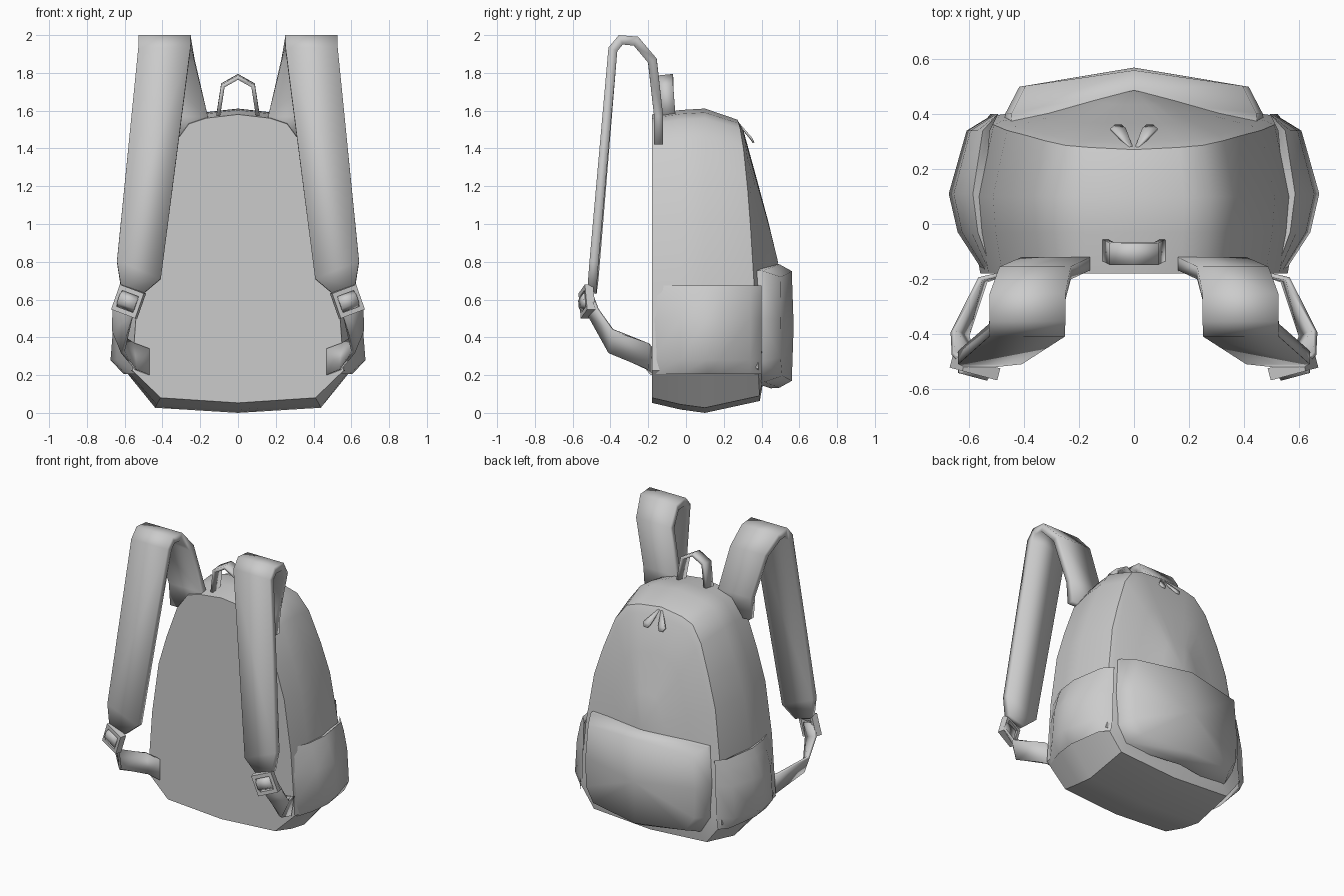
import bpy, bmesh, math
from mathutils import Vector, Euler

cube = bpy.data.objects.get("Cube")
if cube:
    bpy.data.objects.remove(cube, do_unlink=True)

GREY = (0.6, 0.6, 0.6, 1)
fabric = bpy.data.materials.new("grey fabric")
fabric.use_nodes = True
fabric.diffuse_color = GREY
fabric.node_tree.nodes["Principled BSDF"].inputs["Base Color"].default_value = GREY


def loft(name, rings, closed=False, cap_start=False, tip=None, wrap=False,
         thickness=0, mirror=False, angle=40):
    """Skin a list of rings; optionally cap, thicken and mirror the result."""
    bm = bmesh.new()
    rows = [[bm.verts.new(p) for p in ring] for ring in rings]
    n = len(rows[0])
    pairs = list(zip(rows, rows[1:]))
    if wrap:
        pairs.append((rows[-1], rows[0]))
    for a, b in pairs:
        for i in range(n if closed else n - 1):
            j = (i + 1) % n
            bm.faces.new((a[i], a[j], b[j], b[i]))
    if cap_start:
        bm.faces.new(rows[0])
    if tip:
        end = bm.verts.new(tip)
        for i in range(n):
            bm.faces.new((rows[-1][i], rows[-1][(i + 1) % n], end))
    bmesh.ops.recalc_face_normals(bm, faces=bm.faces[:])
    mesh = bpy.data.meshes.new(name)
    bm.to_mesh(mesh)
    bm.free()
    mesh.materials.append(fabric)
    obj = bpy.data.objects.new(name, mesh)
    bpy.context.collection.objects.link(obj)
    bpy.ops.object.select_all(action='DESELECT')
    obj.select_set(True)
    bpy.context.view_layer.objects.active = obj
    bpy.ops.object.shade_smooth_by_angle(angle=math.radians(angle))
    if thickness:
        solid = obj.modifiers.new("Thickness", 'SOLIDIFY')
        solid.thickness = thickness
        solid.offset = 0
        solid.use_even_offset = True
    if mirror:
        obj.modifiers.new("Mirror", 'MIRROR')
    return obj


def full_outline(half):
    """Mirror a half outline that starts and ends on the centre line."""
    return half + [(-x, z) for x, z in half[-2:0:-1]]


# Main bag: arched outline carried from the flat panel to the domed rear
arch = full_outline([(0, 1.58), (0.17, 1.56), (0.26, 1.53), (0.34, 1.42),
                     (0.42, 1.2), (0.48, 1.0), (0.53, 0.65), (0.56, 0.225),
                     (0.41, 0.08), (0, 0.053)])
MID = 0.8
BASE = 0.1


def swollen(y, kx, k_top, sag):
    """Outline widened at the sides, raised on top and sagging at the base."""
    return [(x * kx, y, MID + (z - MID) * k_top if z > MID
             else z - (sag if z < BASE else 0)) for x, z in arch]


def rear_y(z):
    return 0.262 + 0.105 * math.sqrt(max(0, 1.56 - z))


def rear(k, bulge):
    """Outline shrunk towards the middle on the leaning, domed rear."""
    ring = [(x * k, MID + (z - MID) * k) for x, z in arch]
    return [(x, rear_y(z) + bulge, z) for x, z in ring]


rim = [(x * (0.965 if z > BASE else 1.05), MID + (z - MID) * 0.965 if z > MID else z + 0.01)
       for x, z in arch]
rings = [swollen(-0.18, 1, 1, 0), swollen(-0.03, 1.05, 1.03, 0.035),
         swollen(0.1, 1.07, 1.04, 0.053), [(x, rear_y(z), z) for x, z in rim]]
rings += [rear(k, bulge) for k, bulge in ((0.9, 0.015), (0.6, 0.048), (0.28, 0.095))]
loft("main_bag", rings, closed=True, cap_start=True, tip=(0, 0.487, MID))

# Rear pocket: broad shallow pouch nearly filling the rear
pouch = full_outline([(0, 0.79), (0.45, 0.755), (0.475, 0.5), (0.47, 0.27),
                      (0.4, 0.16), (0, 0.13)])
PZ = 0.46
rings = []
for k, y, crown in ((1, 0.34, 0.11), (0.99, 0.4, 0.095), (0.88, 0.5, 0.06)):
    rings.append([(x * k, y + crown * (1 - abs(x) / 0.475), PZ + (z - PZ) * k)
                  for x, z in pouch])
loft("rear_pocket", rings, closed=True, tip=(0, 0.57, PZ), angle=75)

# Side pockets: bulging sheets whose tops turn in to the bag
section = [(-0.18, 0), (-0.03, 0.75), (0.11, 1), (0.18, 0.85), (0.34, 0.5), (0.4, -0.25)]
levels = [(0.205, 0.54, 0.065), (0.28, 0.545, 0.13), (0.5, 0.535, 0.122),
          (0.62, 0.525, 0.09), (0.675, 0.515, 0.072), (0.66, 0.505, 0.04)]
loft("side_pockets", [[(base + bulge * f, y, z) for y, f in section]
                      for z, base, bulge in levels], mirror=True, angle=75)

# Shoulder straps: centre x, y, z, half width, tilt of the width
path = [(0.28, -0.145, 1.42, 0.12, 0), (0.285, -0.145, 1.57, 0.125, 0),
        (0.36, -0.178, 1.865, 0.13, 0), (0.388, -0.265, 1.968, 0.138, 0),
        (0.388, -0.345, 1.975, 0.138, 0), (0.39, -0.387, 1.925, 0.138, 0),
        (0.525, -0.487, 0.755, 0.116, 0.4), (0.56, -0.497, 0.65, 0.06, 0.3)]
loft("shoulder_straps", [[(x - w, y, z - w * t), (x + w, y, z + w * t)]
                         for x, y, z, w, t in path], thickness=0.048, mirror=True)

# Lower straps: ribbons twisting from the buckles to the bag
loft("lower_straps", [[(0.54, -0.52, 0.6), (0.63, -0.5, 0.63)],
                      [(0.56, -0.51, 0.51), (0.66, -0.47, 0.55)],
                      [(0.61, -0.41, 0.32), (0.66, -0.39, 0.44)],
                      [(0.54, -0.205, 0.23), (0.56, -0.2, 0.37)],
                      [(0.47, -0.18, 0.2), (0.47, -0.18, 0.34)]],
     thickness=0.016, mirror=True)

# Buckles: tilted square frames with a raised cross bar
turn = Euler((0, math.radians(-20), math.radians(15))).to_matrix()
centre = Vector((0.58, -0.527, 0.59))


def buckle_ring(w, h, y):
    return [centre + turn @ Vector((sx * w, y, sz * h))
            for sx, sz in ((-1, -1), (1, -1), (1, 1), (-1, 1))]


loft("buckle_frames", [buckle_ring(0.07, 0.07, 0.025), buckle_ring(0.07, 0.07, -0.02),
                       buckle_ring(0.048, 0.045, -0.02), buckle_ring(0.048, 0.045, 0.025)],
     closed=True, wrap=True, mirror=True)
bar = [(-0.045, 0.01), (-0.02, -0.025), (0.02, -0.025), (0.045, 0.01)]
loft("buckle_bars", [[centre + turn @ Vector((x, y, z)) for z, y in bar]
                     for x in (-0.05, 0.05)], thickness=0.012, mirror=True)

# Carry handle: bent band across the top
band = [(-0.105, 1.57, 0.012), (-0.08, 1.73, 0), (0, 1.775, 0),
        (0.08, 1.73, 0), (0.105, 1.57, 0.012)]
loft("carry_handle", [[(x, -0.148 + lean, z), (x, -0.068 + lean, z + 0.008)]
                      for x, z, lean in band], thickness=0.02, angle=30)

# Zip pulls: two small tapered tabs at the top of the rear
loft("zip_pulls", [[(0.004, 0.275, 1.535), (0.016, 0.275, 1.535)],
                   [(0.03, 0.345, 1.45), (0.085, 0.345, 1.455)],
                   [(0.045, 0.358, 1.43), (0.07, 0.358, 1.43)]],
     thickness=0.01, mirror=True)
